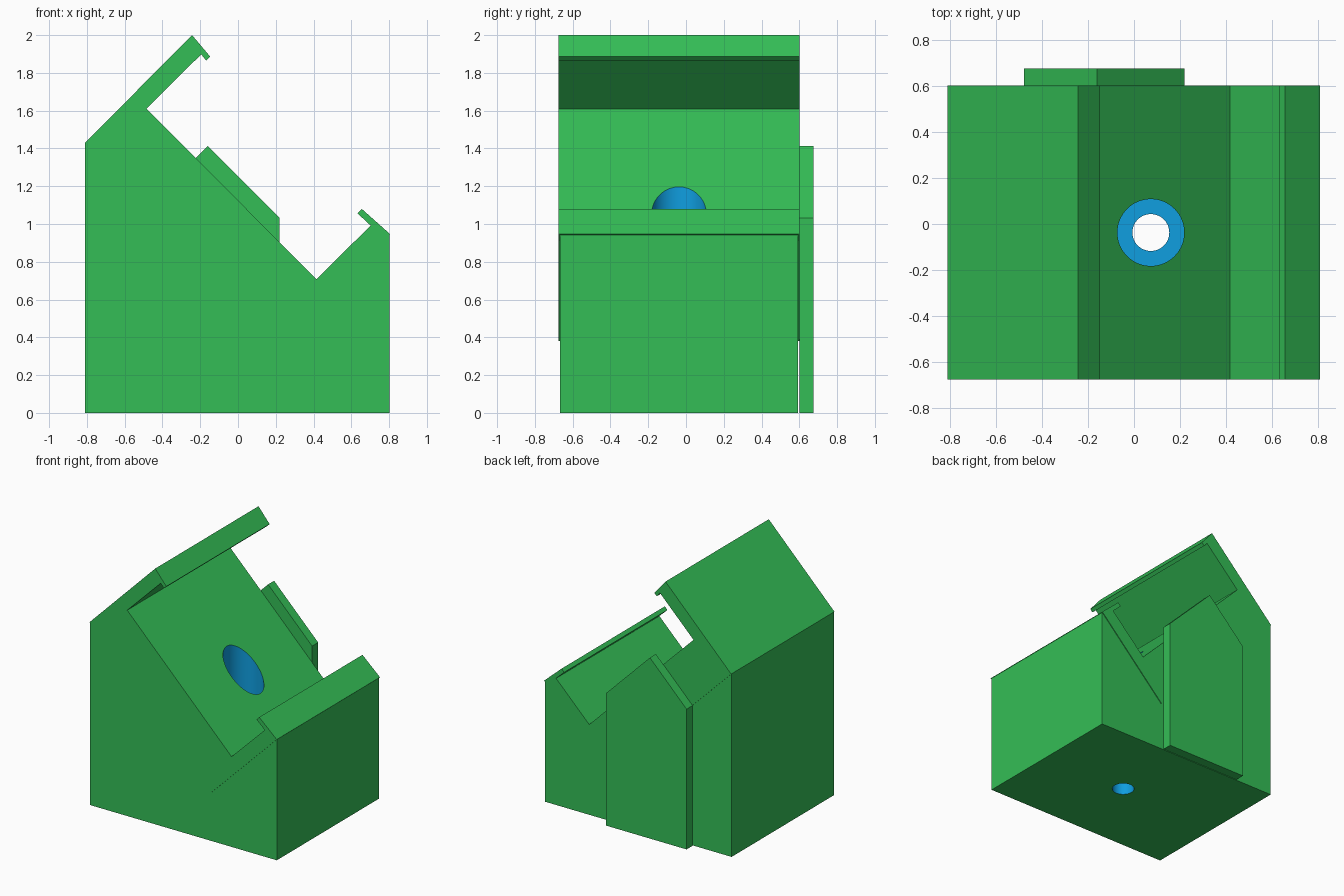
import bpy, bmesh, math

if "Cube" in bpy.data.objects:
    bpy.data.objects.remove(bpy.data.objects["Cube"])


def material(name, rgb):
    m = bpy.data.materials.new(name)
    m.diffuse_color = (*rgb, 1)
    m.use_nodes = True
    m.node_tree.nodes["Principled BSDF"].inputs["Base Color"].default_value = m.diffuse_color
    return m


GREEN = material("green", (0.034, 0.515, 0.093))
BLUE = material("blue", (0.005, 0.342, 0.745))


def finish(name, bm, mats):
    bmesh.ops.recalc_face_normals(bm, faces=bm.faces)
    me = bpy.data.meshes.new(name)
    bm.to_mesh(me)
    bm.free()
    ob = bpy.data.objects.new(name, me)
    bpy.context.collection.objects.link(ob)
    for m in mats:
        me.materials.append(m)
    return ob


def extrude_profile(name, pts, y0, y1):
    """Extrude an x-z outline from y0 to y1."""
    bm = bmesh.new()
    f = bm.faces.new([bm.verts.new((x, y0, z)) for x, z in pts])
    r = bmesh.ops.extrude_face_region(bm, geom=[f])
    vs = [v for v in r["geom"] if isinstance(v, bmesh.types.BMVert)]
    bmesh.ops.translate(bm, verts=vs, vec=(0, y1 - y0, 0))
    return finish(name, bm, [GREEN])


# base block, cut to receive the tilted cradle
base = extrude_profile("base", [
    (-0.81, 0), (0.803, 0), (0.803, 0.943), (0.24, 0.38), (-0.81, 1.43)],
    -0.668, 0.594)

# tilted cradle with a deep channel and a small lip on each wall
cradle = extrude_profile("cradle", [
    (-0.81, 1.43), (0.24, 0.38), (0.806, 0.946), (0.655, 1.08),
    (0.632, 1.057), (0.702, 0.992), (0.416, 0.708), (-0.485, 1.61),
    (-0.195, 1.898), (-0.168, 1.865), (-0.147, 1.886), (-0.243, 2.0)],
    -0.674, 0.600)

# back plate with two 45 degree shoulders
extrude_profile("back_plate", [
    (-0.477, 0), (0.22, 0), (0.22, 1.032), (-0.16, 1.412), (-0.477, 1.095)],
    0.600, 0.674)

# stepped vertical hole: narrow at the bottom, wide above
steps = [(0.08, -0.2), (0.08, 0.2), (0.145, 0.2), (0.145, 1.6)]
bm = bmesh.new()
N = 64
rings = [[bm.verts.new((0.073 + r * math.cos(2 * math.pi * i / N),
                        -0.037 + r * math.sin(2 * math.pi * i / N), z))
          for i in range(N)] for r, z in steps]
for a, b in zip(rings, rings[1:]):
    for i in range(N):
        j = (i + 1) % N
        bm.faces.new((a[i], a[j], b[j], b[i]))
bm.faces.new(rings[0])
bm.faces.new(rings[-1])
cutter = finish("hole_cutter", bm, [BLUE])
cutter.hide_render = True

for ob in (base, cradle):
    ob.data.materials.append(BLUE)
    mod = ob.modifiers.new("hole", "BOOLEAN")
    mod.operation = "DIFFERENCE"
    mod.solver = "EXACT"
    mod.material_mode = "TRANSFER"
    mod.object = cutter
    bpy.ops.object.select_all(action="DESELECT")
    bpy.context.view_layer.objects.active = ob
    ob.select_set(True)
    bpy.ops.object.modifier_apply(modifier="hole")
    bpy.ops.object.shade_smooth_by_angle(angle=math.radians(30))
bpy.data.objects.remove(cutter)
